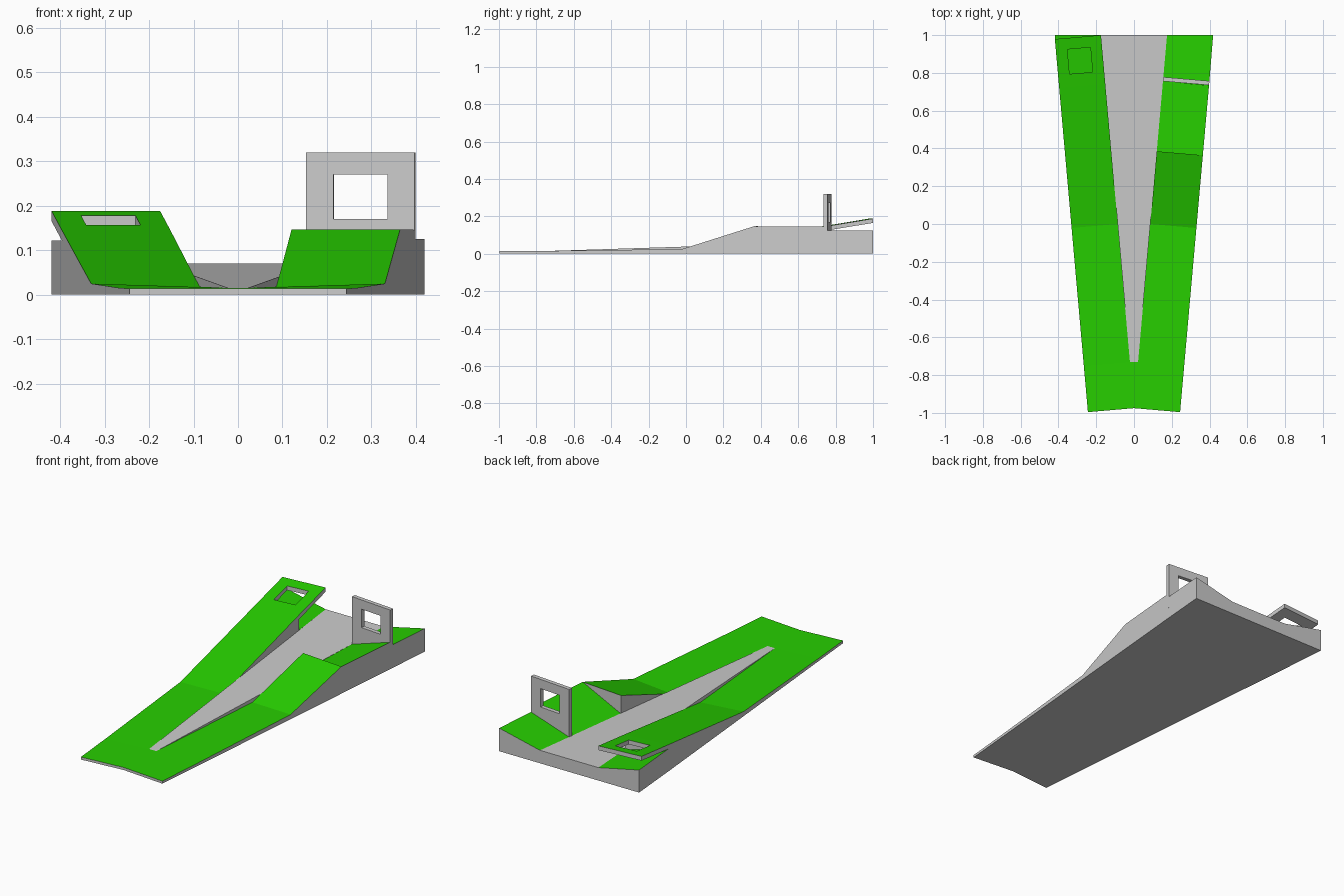
import bpy, bmesh
from mathutils import Vector

if "Cube" in bpy.data.objects:
    bpy.data.objects.remove(bpy.data.objects["Cube"])

green = bpy.data.materials.new("green")
green.diffuse_color = (0.02, 0.62, 0.0, 1)
green.use_nodes = True
green.node_tree.nodes["Principled BSDF"].inputs["Base Color"].default_value = green.diffuse_color
grey = bpy.data.materials.new("grey")
grey.diffuse_color = (0.8, 0.8, 0.8, 1)
grey.use_nodes = True
grey.node_tree.nodes["Principled BSDF"].inputs["Base Color"].default_value = grey.diffuse_color


def lane_point(side, y, t, z, skew=0.021):
    """Point on a splayed lane: t=0 inner edge, t=1 outer edge."""
    return Vector((side * (0.0886 * (y + 0.975) + 0.244 * t), y - skew * t, z))


def finish(name, bm):
    bmesh.ops.remove_doubles(bm, verts=bm.verts, dist=1e-5)
    bmesh.ops.recalc_face_normals(bm, faces=bm.faces)
    me = bpy.data.meshes.new(name)
    bm.to_mesh(me)
    bm.free()
    me.materials.append(grey)
    me.materials.append(green)
    ob = bpy.data.objects.new(name, me)
    bpy.context.collection.objects.link(ob)
    return ob


def strip(name, stations, top_green=True):
    """Solid standing on z=0 whose top runs through (point_a, point_b) pairs."""
    bm = bmesh.new()
    rows = []
    for a, b in stations:
        rows.append([bm.verts.new(p) for p in
                     (a, b, (b.x, b.y, 0), (a.x, a.y, 0))])
    for r, s in zip(rows, rows[1:]):
        step = abs(r[0].co.y - s[0].co.y) < 1e-6
        for i in range(1 if step else 4):
            j = (i + 1) % 4
            f = bm.faces.new((r[i], r[j], s[j], s[i]))
            f.material_index = int(top_green and i == 0 and not step)
    bm.faces.new(rows[0])
    bm.faces.new(rows[-1])
    return finish(name, bm)


def frame(name, outer, inner, offset, face_mat=0):
    """Plate with a four-sided window, thickened by an offset vector."""
    bm = bmesh.new()
    off = Vector(offset)
    loops = [[bm.verts.new(p + o) for p in pts]
             for o in (Vector(), off) for pts in (outer, inner)]
    for a, b, mat in ((0, 1, face_mat), (2, 3, 0), (0, 2, 0), (1, 3, 0)):
        for i in range(4):
            j = (i + 1) % 4
            f = bm.faces.new((loops[a][i], loops[a][j], loops[b][j], loops[b][i]))
            f.material_index = mat
    return finish(name, bm)


def lane(name, side, profile):
    # each row: y at inner edge, outer height, inner height
    st = []
    for y, zo, zi in profile:
        k = 0 if y == 1 else 0.021
        st.append((lane_point(side, y, 0, zi), lane_point(side, y, 1, zo, k)))
    strip(name, st)


# Lanes: shared approach, then a crest on the right and a long ramp on the left
approach = [(-0.975, 0.014, 0.014), (-0.73, 0.015, 0.015), (0, 0.025, 0.018)]
lane("right_lane", 1, approach + [
    (0.385, 0.147, 0.147), (0.385, 0.147, 0.048), (0.755, 0.146, 0.062),
    (0.755, 0.125, 0.062), (1, 0.125, 0.07)])
lane("left_lane", -1, approach + [
    (0.74, 0.145, 0.145), (0.74, 0.122, 0.062), (1, 0.122, 0.07)])

# Central floor and the green join in front of it
def centre(y, z):
    return lane_point(-1, y, 0, z), lane_point(1, y, 0, z)

strip("centre_floor", [centre(-0.73, 0.015), centre(1, 0.07)], False)
strip("front_join", [centre(-0.975, 0.014), centre(-0.73, 0.015)])

# Overhanging end of the left ramp with its square hole
def ramp_corners(y0, y1, t0, t1):
    z = lambda y: 0.145 + (y - 0.74) * 0.165
    return [lane_point(-1, y, t, z(y))
            for y, t in ((y0, t0), (y0, t1), (y1, t1), (y1, t0))]

frame("ramp_overhang", ramp_corners(0.74, 1, 0, 1),
      ramp_corners(0.81, 0.94, 0.25, 0.75), (0, 0, -0.023), 1)

# Upright gate with a window on the right lane
def gate_corners(t0, t1, z0, z1):
    return [lane_point(1, 0.778, t, z)
            for t, z in ((t0, z0), (t1, z0), (t1, z1), (t0, z1))]

frame("gate", gate_corners(0, 1, 0.06, 0.32),
      gate_corners(0.25, 0.75, 0.17, 0.27), (-0.002, -0.022, 0))
